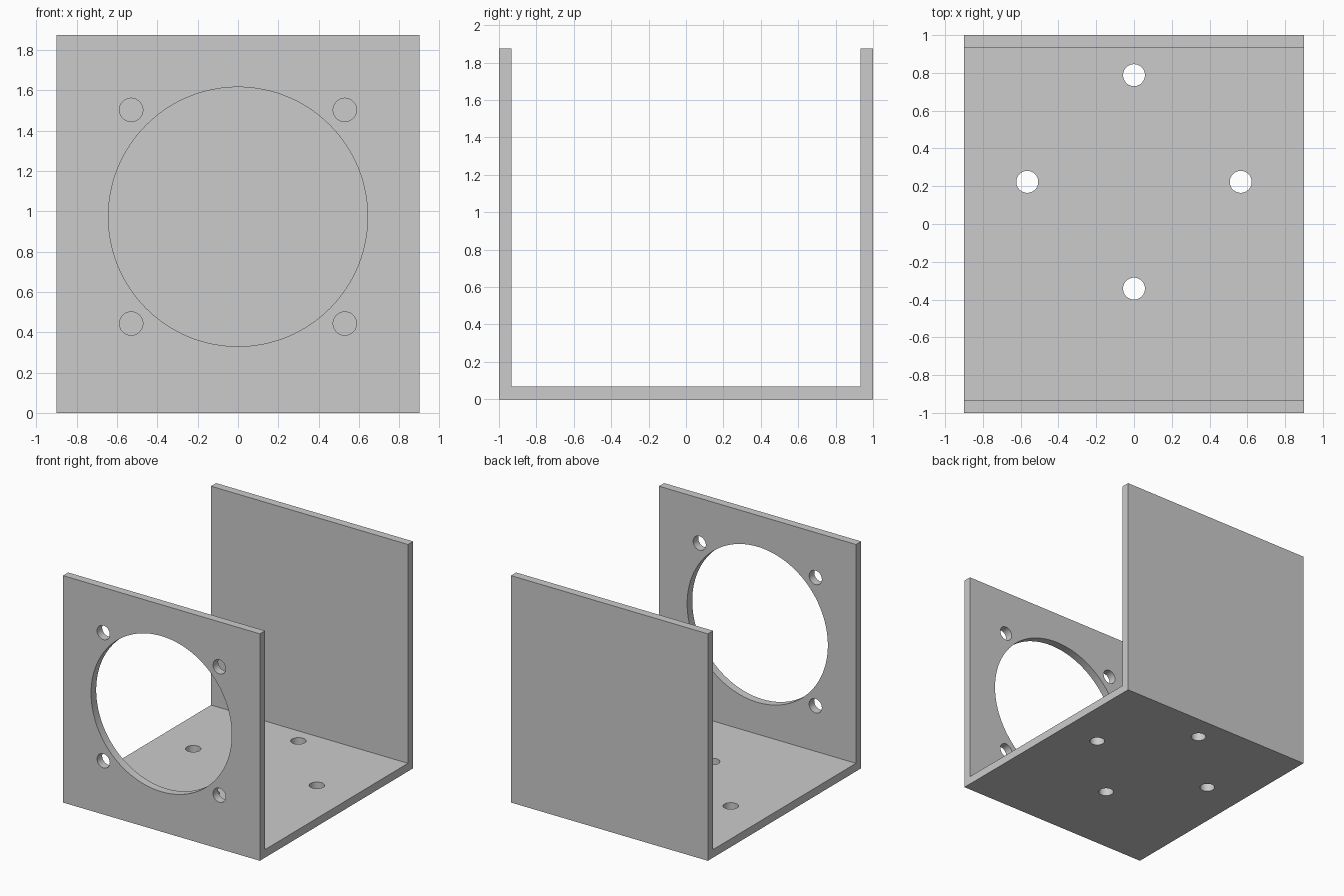
import bpy
import bmesh
from math import pi
from mathutils import Matrix, Vector

default = bpy.data.objects.get("Cube")
if default:
    bpy.data.objects.remove(default, do_unlink=True)

HALF_W, HALF_D, HEIGHT, WALL = 0.9, 1.0, 1.875, 0.067
FAN_Z, FAN_R, SCREW_R = 0.973, 0.643, 0.058
SCREW_OFFSET = 0.53
FLOOR_Y, FLOOR_OFFSET = 0.223, 0.565


def make_object(name, bm):
    bmesh.ops.recalc_face_normals(bm, faces=bm.faces)
    mesh = bpy.data.meshes.new(name)
    bm.to_mesh(mesh)
    bm.free()
    obj = bpy.data.objects.new(name, mesh)
    bpy.context.collection.objects.link(obj)
    return obj


def add_drill(bm, location, radius, segments, axis="Z"):
    turn = Matrix.Rotation(pi / 2, 4, "X") if axis == "Y" else Matrix()
    bmesh.ops.create_cone(bm, cap_ends=True, segments=segments,
                          radius1=radius, radius2=radius, depth=4 * WALL,
                          matrix=Matrix.Translation(location) @ turn)


# U-shaped bracket: side profile extruded across the width
inner = HALF_D - WALL
profile = [(-HALF_D, 0), (HALF_D, 0), (HALF_D, HEIGHT), (inner, HEIGHT),
           (inner, WALL), (-inner, WALL), (-inner, HEIGHT), (-HALF_D, HEIGHT)]
bm = bmesh.new()
side = bm.faces.new([bm.verts.new((-HALF_W, y, z)) for y, z in profile])
swept = bmesh.ops.extrude_face_region(bm, geom=[side], use_keep_orig=True)
bmesh.ops.translate(bm, vec=Vector((2 * HALF_W, 0, 0)),
                    verts=[v for v in swept["geom"] if isinstance(v, bmesh.types.BMVert)])
bracket = make_object("mounting_bracket", bm)

# Drills: large front opening, its four screw holes, four floor holes
bm = bmesh.new()
front_y = -HALF_D + WALL / 2
add_drill(bm, (0, front_y, FAN_Z), FAN_R, 128, "Y")
for sx in (-1, 1):
    for sz in (-1, 1):
        add_drill(bm, (sx * SCREW_OFFSET, front_y, FAN_Z + sz * SCREW_OFFSET),
                  SCREW_R, 48, "Y")
for dx, dy in ((1, 0), (-1, 0), (0, 1), (0, -1)):
    add_drill(bm, (dx * FLOOR_OFFSET, FLOOR_Y + dy * FLOOR_OFFSET, WALL / 2),
              SCREW_R, 48)
drills = make_object("hole_cutters", bm)
drills.hide_render = True

# Cut the holes, then discard the cutters
cut = bracket.modifiers.new("holes", "BOOLEAN")
cut.operation = "DIFFERENCE"
cut.solver = "EXACT"
cut.object = drills
bpy.ops.object.select_all(action="DESELECT")
bpy.context.view_layer.objects.active = bracket
bracket.select_set(True)
bpy.ops.object.modifier_apply(modifier=cut.name)
bpy.data.objects.remove(drills, do_unlink=True)

# Smooth hole walls with crisp edges
bpy.ops.object.shade_smooth_by_angle(angle=pi / 6)
